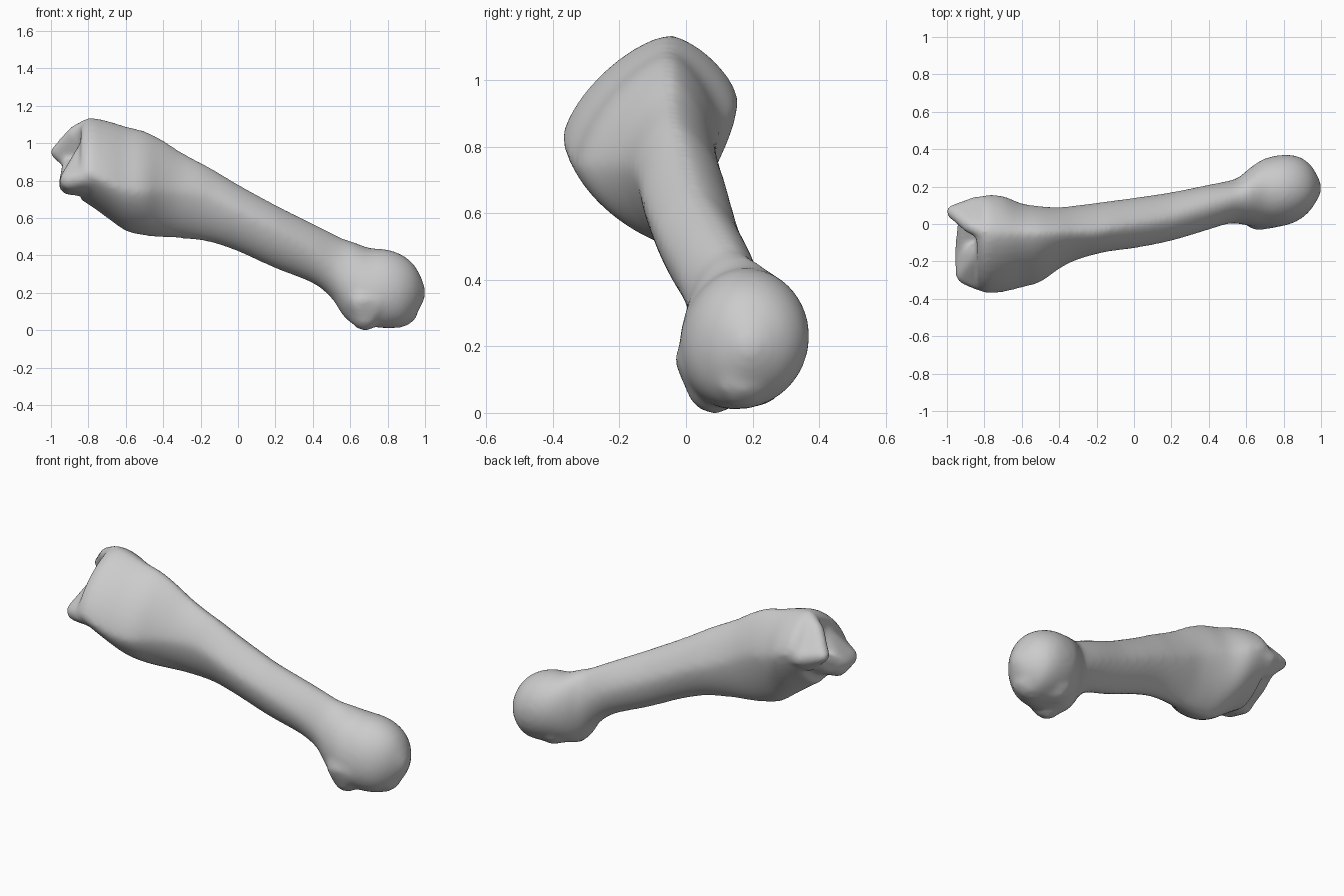
import bpy, bmesh, math
from mathutils import Matrix, Vector

cube = bpy.data.objects.get("Cube")
if cube:
    bpy.data.objects.remove(cube)

SIDES = 40
STEPS = 4

# Shaft outline stations: x, top z, bottom z, front y, back y
STATIONS = [
    (-.84, 1.1, .695, -.35, .14), (-.79, 1.135, .665, -.37, .155), (-.7, 1.12, .6, -.365, .15),
    (-.6, 1.09, .53, -.34, .11), (-.5, 1.065, .505, -.31, .095), (-.4, 1.015, .495, -.24, .09),
    (-.3, .95, .49, -.19, .1), (-.15, .87, .47, -.15, .12), (0, .78, .42, -.13, .14),
    (.2, .67, .33, -.09, .17), (.4, .57, .25, -.03, .21), (.5, .52, .17, 0, .23),
    (.56, .49, .08, 0, .25), (.62, .47, .03, -.01, .3), (.7, .44, .02, -.02, .35),
    (.8, .43, .01, -.01, .37), (.88, .4, .02, .02, .36), (.94, .35, .07, .07, .32),
    (.98, .28, .13, .13, .26), (1, .22, .18, .17, .21)]

# Where the extremes sit: x, y of top, y of bottom, height share of front, of back,
# then how sharp the upper and lower curves are
LEANS = [(-.9, -.05, -.1, .33, .6, 1.35, 1.35), (-.5, -.05, -.04, .42, .58, 1.35, 1.3),
         (-.2, -.04, 0, .6, .5, 1.35, 1.2), (.2, .03, .07, .62, .5, 1.25, 1.15),
         (.5, .12, .13, .52, .5, 1.1, 1.1), (.7, .18, .12, .4, .55, 1, 1),
         (1, .19, .19, .5, .5, 1, 1)]


def blend(rows, x):
    """Values of a table at x, linear between rows."""
    for a, b in zip(rows, rows[1:]):
        if x <= b[0]:
            t = (x - a[0]) / (b[0] - a[0])
            return [p + (q - p) * t for p, q in zip(a[1:], b[1:])]
    return rows[-1][1:]


def flowing(rows):
    """Spline through the stations, so the outline has no kinks."""
    out = []
    for i in range(len(rows) - 1):
        a, b, c, d = (rows[min(max(k, 0), len(rows) - 1)] for k in range(i - 1, i + 3))
        for n in range(STEPS):
            t = n / STEPS
            out.append([q + t / 2 * (r - p + t * (2 * p - 5 * q + 4 * r - s
                                                  + t * (3 * (q - r) + s - p)))
                        for p, q, r, s in zip(a, b, c, d)])
    return out + [rows[-1]]


def section(station):
    """Lopsided oval made of four quarter curves."""
    x, top, bottom, front, back = station
    y_top, y_bottom, share_front, share_back, sharp_top, sharp_bottom = blend(LEANS, x)
    points = []
    for i in range(SIDES):
        a = 2 * math.pi * i / SIDES
        c, s = math.cos(a), math.sin(a)
        power = sharp_top if s >= 0 else sharp_bottom
        y_mid = y_top if s >= 0 else y_bottom
        share = share_back if c >= 0 else share_front
        z_mid = bottom + (top - bottom) * share
        y_end = back if c >= 0 else front
        z_end = top if s >= 0 else bottom
        points.append((x, y_mid + (y_end - y_mid) * abs(c) ** power,
                       z_mid + (z_end - z_mid) * abs(s) ** power))
    return points


def loft(stations):
    bm = bmesh.new()
    rings = [[bm.verts.new(p) for p in section(s)] for s in stations]
    for r, q in zip(rings, rings[1:]):
        for i in range(SIDES):
            j = (i + 1) % SIDES
            bm.faces.new((r[i], r[j], q[j], q[i]))
    bm.faces.new(rings[0])
    bm.faces.new(rings[-1])
    return bm


def lobe(balls):
    """Convex skin stretched over a few balls (x, y, z, radius)."""
    bm = bmesh.new()
    for x, y, z, r in balls:
        bmesh.ops.create_icosphere(bm, subdivisions=2, radius=r,
                                   matrix=Matrix.Translation(Vector((x, y, z))))
    bmesh.ops.delete(bm, geom=bm.faces[:] + bm.edges[:], context='EDGES_FACES')
    hull = bmesh.ops.convex_hull(bm, input=bm.verts[:])
    spare = [g for g in hull["geom_interior"] if isinstance(g, bmesh.types.BMVert)]
    bmesh.ops.delete(bm, geom=spare, context='VERTS')
    return bm


parts = [
    loft(flowing(STATIONS)),
    # back lobe of the broad end
    lobe([(-.965, .065, .95, .04), (-.87, -.01, 1.05, .045), (-.8, -.04, 1.09, .045),
          (-.84, .1, .92, .05), (-.72, .09, .9, .055), (-.87, .06, .87, .04),
          (-.65, 0, .95, .08)]),
    # front lobe of the broad end
    lobe([(-.9, -.17, .78, .06), (-.9, -.27, .8, .055), (-.82, -.3, .82, .06),
          (-.8, -.15, .98, .05), (-.65, -.2, .8, .1)]),
    # low bridge between the two lobes
    lobe([(-.91, -.05, .83, .04), (-.91, -.16, .79, .05), (-.9, .05, .9, .04),
          (-.7, -.05, .8, .08)]),
    # small knuckles under the round head
    lobe([(.68, .085, .08, .085), (.66, .05, .16, .085), (.74, .06, .16, .085),
          (.62, .1, .2, .08)]),
    lobe([(.86, .17, .12, .11), (.74, .2, .13, .115)]),
]

whole = bmesh.new()
for part in parts:
    bmesh.ops.recalc_face_normals(part, faces=part.faces[:])
    piece = bpy.data.meshes.new("piece")
    part.to_mesh(piece)
    part.free()
    whole.from_mesh(piece)
    bpy.data.meshes.remove(piece)

mesh = bpy.data.meshes.new("long_bone")
whole.to_mesh(mesh)
whole.free()
bone = bpy.data.objects.new("long_bone", mesh)
bpy.context.collection.objects.link(bone)

# Fuse the parts into one smooth skin
fuse = bone.modifiers.new("fuse", 'REMESH')
fuse.mode = 'VOXEL'
fuse.voxel_size = .014
fuse.use_smooth_shade = True
soften = bone.modifiers.new("soften", 'SMOOTH')
soften.factor = .5
soften.iterations = 10

grey = bpy.data.materials.new("plain grey")
grey.use_nodes = True
colour = (.6, .6, .6, 1)
grey.diffuse_color = colour
grey.node_tree.nodes["Principled BSDF"].inputs["Base Color"].default_value = colour
mesh.materials.append(grey)
